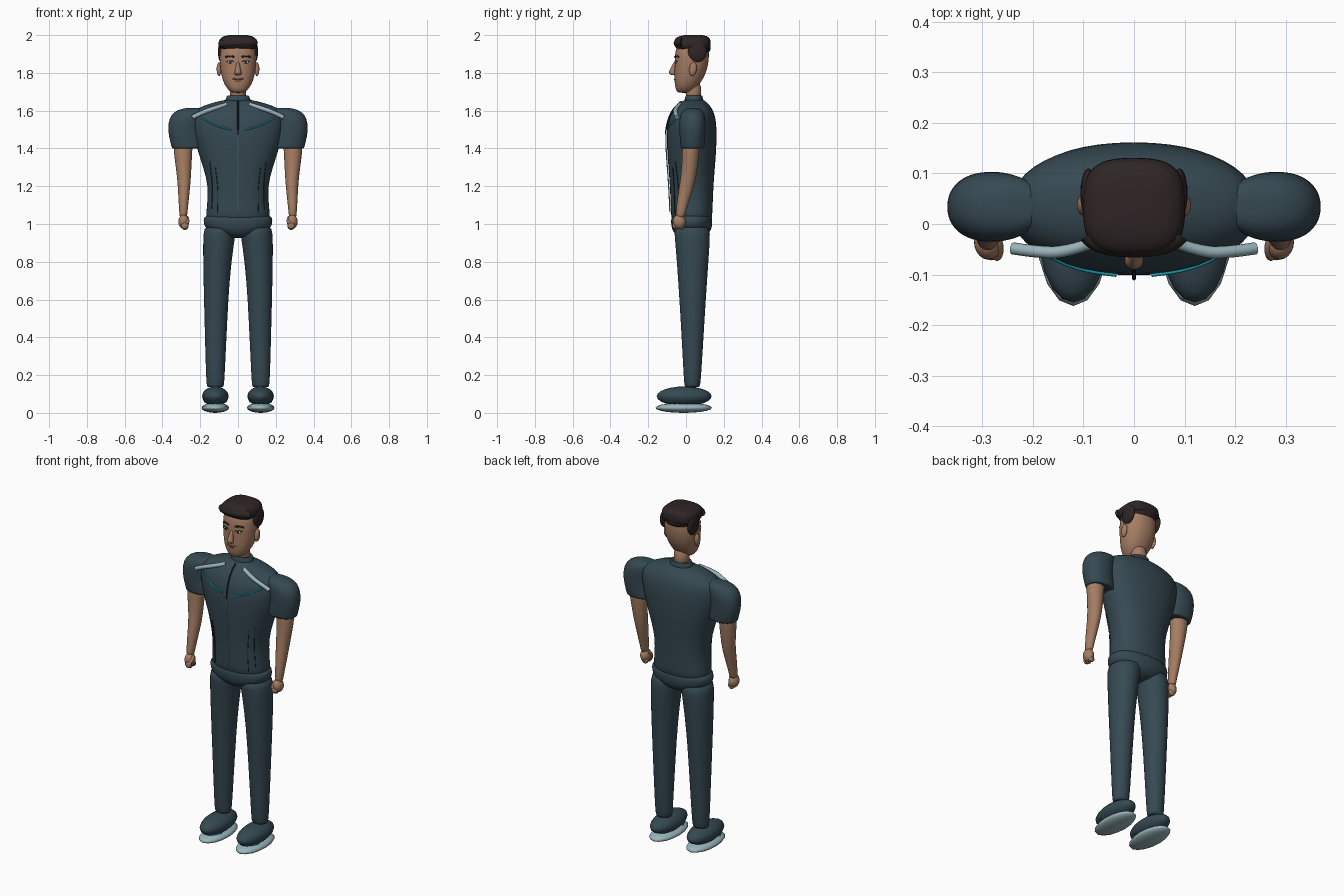
import bpy, bmesh, math
from mathutils import Vector
from mathutils.bvhtree import BVHTree

cube = bpy.data.objects.get("Cube")
if cube:
    bpy.data.objects.remove(cube, do_unlink=True)


def material(name, rgb):
    mat = bpy.data.materials.new(name)
    mat.use_nodes = True
    mat.diffuse_color = (*rgb, 1)
    mat.node_tree.nodes["Principled BSDF"].inputs["Base Color"].default_value = (*rgb, 1)
    return mat


SUIT = material("slate fabric", (.036, .066, .084))
SKIN = material("warm skin", (.38, .205, .125))
HAIR = material("dark brown hair", (.028, .018, .018))
TRIM = material("pale grey trim", (.32, .46, .50))
TEAL = material("teal piping", (.01, .38, .46))
DARK = material("dark seam", (.012, .02, .025))
WHITE = material("eye white", (.65, .62, .58))
LIPS = material("lip colour", (.25, .09, .07))


def activate(obj):
    bpy.ops.object.select_all(action='DESELECT')
    obj.select_set(True)
    bpy.context.view_layer.objects.active = obj


def finish(bm, name, mat):
    bmesh.ops.recalc_face_normals(bm, faces=bm.faces)
    mesh = bpy.data.meshes.new(name)
    bm.to_mesh(mesh)
    bm.free()
    obj = bpy.data.objects.new(name, mesh)
    bpy.context.collection.objects.link(obj)
    mesh.materials.append(mat)
    mesh.polygons.foreach_set("use_smooth", [True] * len(mesh.polygons))
    return obj


def loft(name, mat, rings, power=2.0, sides=24):
    """Skin through horizontal rings (x, y, z, half width, half depth)."""
    bm = bmesh.new()
    loops = []
    for x, y, z, rx, ry in rings:
        loop = []
        for i in range(sides):
            a = math.tau * i / sides
            c, s = math.cos(a), math.sin(a)
            px = math.copysign(abs(c) ** (2 / power), c)
            py = math.copysign(abs(s) ** (2 / power), s)
            loop.append(bm.verts.new((x + rx * px, y + ry * py, z)))
        loops.append(loop)
    for low, high in zip(loops, loops[1:]):
        for i in range(sides):
            j = (i + 1) % sides
            bm.faces.new((low[i], low[j], high[j], high[i]))
    bm.faces.new(loops[0])
    bm.faces.new(loops[-1])
    obj = finish(bm, name, mat)
    obj.modifiers.new("smooth", 'SUBSURF').levels = 1
    obj.modifiers["smooth"].render_levels = 1
    return obj


def ball(name, mat, centre, radii, tilt=0, segments=20):
    bm = bmesh.new()
    bmesh.ops.create_uvsphere(bm, u_segments=segments, v_segments=segments // 2 + 2, radius=1)
    bmesh.ops.scale(bm, vec=radii, verts=bm.verts)
    obj = finish(bm, name, mat)
    obj.location = centre
    obj.rotation_euler.x = tilt
    return obj


def tube(name, mat, points, radius):
    curve = bpy.data.curves.new(name, 'CURVE')
    curve.dimensions = '3D'
    curve.bevel_depth = radius
    curve.bevel_resolution = 2
    curve.use_fill_caps = True
    curve.resolution_u = 6
    spline = curve.splines.new('NURBS')
    spline.points.add(len(points) - 1)
    for point, co in zip(spline.points, points):
        point.co = (*co, 1)
    spline.order_u = 3
    spline.use_endpoint_u = True
    obj = bpy.data.objects.new(name, curve)
    bpy.context.collection.objects.link(obj)
    curve.materials.append(mat)
    activate(obj)
    bpy.ops.object.convert(target='MESH')
    return obj


def front_of(obj):
    """Return a function that drops (x, z) points onto the front of a part."""
    bpy.context.view_layer.update()
    tree = BVHTree.FromObject(obj, bpy.context.evaluated_depsgraph_get())

    def place(x, z, gap=0.0):
        hit = tree.ray_cast(Vector((x, -1, z)), Vector((0, 1, 0)))[0]
        return (x, (hit.y if hit else 0) - gap, z)
    return place


# Jacket body, collar and pelvis
torso = loft("jacket_body", SUIT, [
    (0, .03, 1.02, .165, .10), (0, .03, 1.03, .172, .11),
    (0, .03, 1.10, .165, .112), (0, .03, 1.2, .158, .116),
    (0, .03, 1.3, .185, .124), (0, .03, 1.4, .22, .132),
    (0, .03, 1.5, .245, .134), (0, .033, 1.56, .25, .125),
    (0, .037, 1.6, .235, .108), (0, .04, 1.628, .185, .087),
    (0, .042, 1.648, .11, .065), (0, .042, 1.66, .06, .045)], power=2.2)
loft("collar", SUIT, [
    (0, .042, 1.64, .07, .052), (0, .042, 1.65, .07, .052),
    (0, .042, 1.676, .06, .046), (0, .042, 1.682, .056, .043),
    (0, .042, 1.674, .05, .04)])
loft("trouser_seat", SUIT, [
    (0, .03, .925, .035, .05), (0, .03, .94, .085, .085),
    (0, .03, .97, .165, .105), (0, .03, 1.0, .186, .11),
    (0, .03, 1.035, .182, .11), (0, .03, 1.05, .17, .10)], power=2.2)

# Neck and head
loft("neck", SKIN, [(0, .04, 1.65, .043, .042), (0, .04, 1.7, .042, .042),
                    (0, .035, 1.76, .045, .042)])
head = loft("head", SKIN, [
    (0, -.01, 1.694, .022, .025), (0, -.007, 1.702, .044, .044),
    (0, .002, 1.725, .064, .06), (0, .012, 1.76, .082, .074),
    (0, .025, 1.81, .093, .086), (0, .03, 1.86, .098, .091),
    (0, .032, 1.91, .097, .091), (0, .035, 1.95, .085, .08),
    (0, .035, 1.97, .05, .05)], power=2.2)
face = front_of(head)
loft("nose", SKIN, [(0, -.06, 1.787, .012, .01), (0, -.071, 1.793, .02, .018),
                    (0, -.074, 1.805, .019, .02), (0, -.064, 1.83, .011, .015),
                    (0, -.055, 1.862, .008, .01)], sides=12)
tube("mouth", LIPS, [face(x, z) for x, z in
                     [(-.028, 1.77), (-.012, 1.765), (.012, 1.765), (.028, 1.77)]], .004)
tube("lower_lip", LIPS, [face(x, 1.757) for x in (-.012, 0, .012)], .003)

# Hair cap with a raised front
loft("hair_top", HAIR, [
    (0, .04, 1.925, .085, .08), (0, .037, 1.93, .1, .094),
    (0, .034, 1.955, .103, .098), (0, .034, 1.98, .1, .096),
    (0, .038, 1.997, .075, .075), (0, .04, 2.002, .03, .03)], power=3)
ball("hair_back", HAIR, (0, .078, 1.93), (.082, .052, .04))
tube("hair_front_roll", HAIR, [(-.088, -.02, 1.955), (-.07, -.045, 1.955),
                               (.07, -.045, 1.96), (.088, -.02, 1.96)], .021)

# Zip down the jacket front
chest = front_of(torso)
tube("zip_lower", TRIM, [chest(0, z, .006) for z in (1.06, 1.15, 1.25, 1.35, 1.42, 1.5)], .003)
tube("zip_upper", DARK, [chest(0, z, .006) for z in (1.5, 1.55, 1.6, 1.63, 1.65)], .004)
ball("zip_pull", DARK, chest(0, 1.485, .007), (.004, .004, .016), segments=8)

for side, s in (("left", 1), ("right", -1)):
    # Legs and shoes
    loft(side + "_trouser_leg", SUIT, [
        (s * .12, .033, .135, .04, .036), (s * .12, .033, .14, .046, .042),
        (s * .12, .034, .2, .05, .047), (s * .117, .035, .5, .061, .064),
        (s * .114, .035, .7, .069, .077), (s * .105, .035, .88, .081, .09),
        (s * .098, .033, .95, .086, .096), (s * .09, .03, 1.0, .085, .09)])
    ball(side + "_shoe", SUIT, (s * .12, -.01, .088), (.07, .145, .052))
    ball(side + "_sole", TRIM, (s * .12, -.012, .027), (.073, .15, .027), segments=16)
    tube(side + "_shoe_piping", TEAL, [(s * x, y, .058) for x, y in
                                       ((.178, -.06), (.162, -.105), (.12, -.133),
                                        (.078, -.105), (.062, -.06))], .003)

    # Sleeve, arm and fist
    loft(side + "_sleeve", SUIT, [
        (s * .268, .034, 1.405, .06, .045), (s * .268, .034, 1.398, .082, .062),
        (s * .268, .034, 1.408, .084, .064), (s * .28, .034, 1.46, .086, .068),
        (s * .285, .034, 1.51, .087, .07), (s * .277, .034, 1.56, .088, .07),
        (s * .255, .035, 1.595, .085, .06), (s * .235, .036, 1.612, .06, .038),
        (s * .225, .037, 1.615, .03, .015)], power=2.2)
    loft(side + "_arm", SKIN, [
        (s * .29, -.03, 1.03, .02, .022), (s * .289, -.028, 1.06, .022, .026),
        (s * .288, -.013, 1.13, .028, .034), (s * .285, .008, 1.22, .035, .041),
        (s * .288, .02, 1.3, .042, .043), (s * .292, .026, 1.4, .052, .047),
        (s * .29, .03, 1.46, .052, .047)], sides=16)
    ball(side + "_fist", SKIN, (s * .288, -.036, 1.012), (.028, .034, .038), .2)
    for i in range(4):
        ball(f"{side}_finger_{i + 1}", SKIN, (s * .281, -.062 + i * .014, .992 - i % 2 * .004),
             (.02, .01, .02), segments=10)
    tube(side + "_thumb", SKIN, [(s * .272, -.03, 1.035), (s * .262, -.055, 1.02),
                                 (s * .272, -.064, 1.0)], .01)

    # Ear, side hair and eye
    ball(side + "_ear", SKIN, (s * .1, .037, 1.82), (.013, .02, .037), -.15)
    ball(side + "_side_hair", HAIR, (s * .09, .06, 1.912), (.016, .05, .056), -.2)
    ball(side + "_eye", WHITE, face(s * .04, 1.857), (.017, .004, .008), segments=12)
    ball(side + "_iris", DARK, face(s * .04, 1.857, .003), (.007, .003, .007), segments=12)
    tube(side + "_eyelid", DARK, [face(s * x, z, .002) for x, z in
                                  ((.021, 1.858), (.04, 1.87), (.06, 1.86))], .002)
    tube(side + "_eyebrow", HAIR, [face(s * x, z, .001) for x, z in
                                   ((.02, 1.884), (.042, 1.893), (.066, 1.884))], .005)

    # Shoulder stripe, chest piping and waist seams
    tube(side + "_shoulder_stripe", TRIM, [
        (s * .24, -.048, 1.565), (s * .19, -.056, 1.59), (s * .13, -.056, 1.612),
        (s * .06, -.028, 1.633)], .012)
    tube(side + "_chest_piping", TEAL, [chest(s * x, z, .002) for x, z in
                                        ((.19, 1.56), (.15, 1.535), (.1, 1.515),
                                         (.06, 1.505), (.035, 1.5))], .004)
    for i, shift in enumerate((0, .03)):
        tube(f"{side}_waist_seam_{i + 1}", DARK, [
            chest(s * (x - shift), z - shift, .002) for x, z in
            ((.15, 1.33), (.14, 1.25), (.135, 1.17), (.14, 1.08))], .002)
